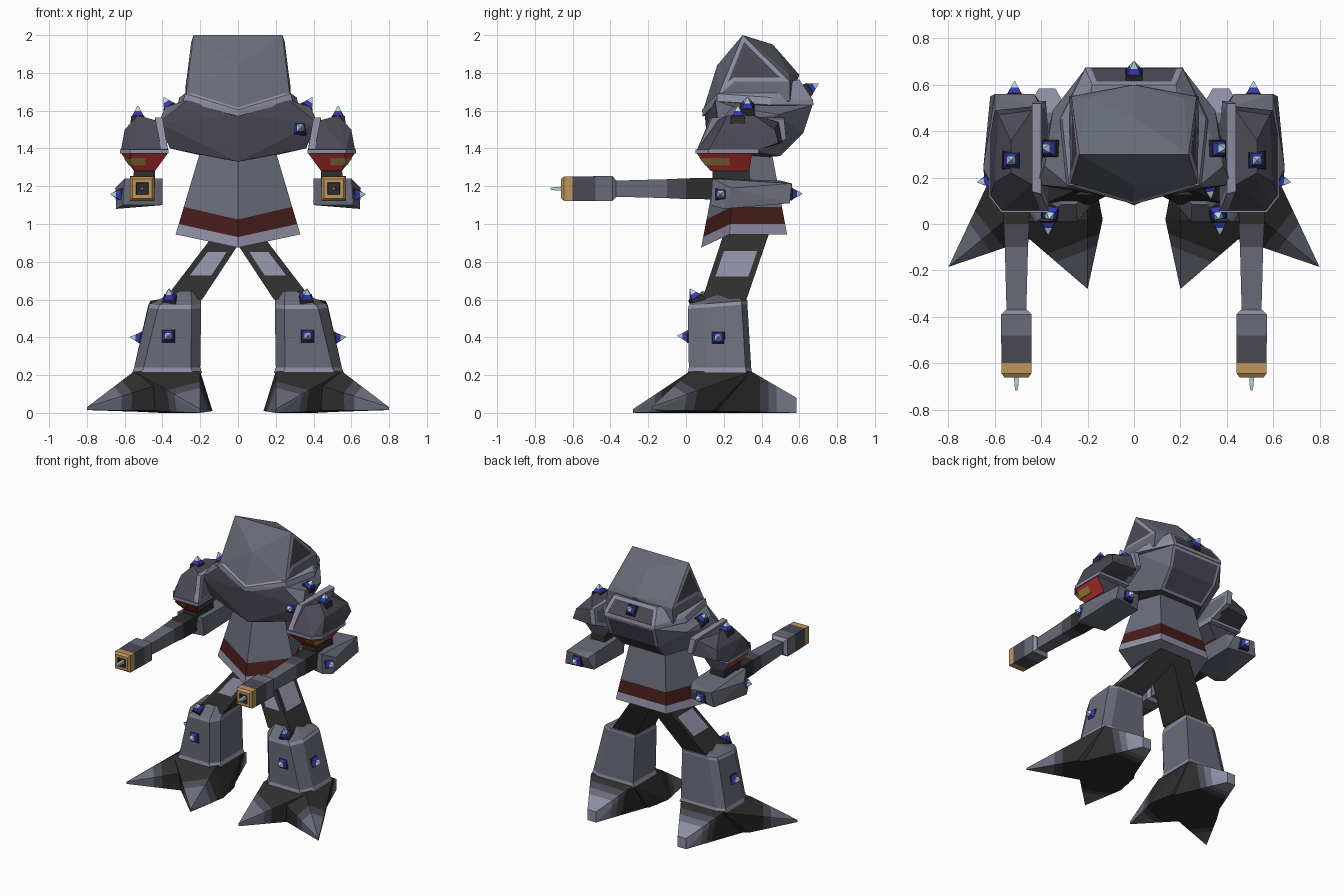
import bpy, bmesh
from mathutils import Vector

if "Cube" in bpy.data.objects:
    bpy.data.objects.remove(bpy.data.objects["Cube"])

COLOURS = {
    "light_grey": (.27, .27, .37), "slate": (.14, .15, .19), "dark_slate": (.07, .067, .09),
    "black": (.027, .027, .027), "maroon": (.06, .012, .011), "red": (.5, .03, .03),
    "gold": (.52, .3, .11), "olive": (.36, .24, .06), "blue": (.035, .04, .42), "pale_cyan": (.45, .68, .72)}
MATS = []
for n, c in COLOURS.items():
    m = bpy.data.materials.new(n)
    m.diffuse_color = (*c, 1)
    m.use_nodes = True
    m.node_tree.nodes["Principled BSDF"].inputs["Base Color"].default_value = m.diffuse_color
    MATS.append(m)
LIGHT, SLATE, DARK, BLACK, MAROON, RED, GOLD, OLIVE, BLUE, CYAN = range(10)


def finish(name, bm, mirror=False):
    me = bpy.data.meshes.new(name)
    bm.to_mesh(me)
    bm.free()
    for m in MATS:
        me.materials.append(m)
    ob = bpy.data.objects.new(name, me)
    bpy.context.collection.objects.link(ob)
    if mirror:
        ob.modifiers.new("mirror", "MIRROR")
    return ob


def sym(pts):
    return [p for x, y, z in pts for p in ({(x, y, z), (-x, y, z)})]


def add_hull(bm, pts):
    vs = [bm.verts.new(p) for p in pts]
    r = bmesh.ops.convex_hull(bm, input=vs)
    junk = [v for v in r["geom_interior"] + r["geom_unused"] if isinstance(v, bmesh.types.BMVert)]
    bmesh.ops.delete(bm, geom=list(set(junk)), context="VERTS")
    bmesh.ops.recalc_face_normals(bm, faces=bm.faces)
    bm.normal_update()


def panels(bm, test, width, mat, rim=None, each=False):
    """Inset the faces that pass the test and paint the inside."""
    fs = [f for f in bm.faces if test(f)]
    if not fs:
        return
    if each:
        rims = bmesh.ops.inset_individual(bm, faces=fs, thickness=width, use_even_offset=True)["faces"]
    else:
        rims = bmesh.ops.inset_region(bm, faces=fs, thickness=width, use_even_offset=True)["faces"]
    if rim is not None:
        for f in rims:
            f.material_index = rim
    for f in fs:
        f.material_index = mat


def hull(name, pts, mat, mirror=False, panel=None):
    bm = bmesh.new()
    add_hull(bm, pts)
    for f in bm.faces:
        f.material_index = mat(f) if callable(mat) else mat
    if panel:
        panels(bm, *panel)
    return finish(name, bm, mirror)


def loft(name, rings, mats, mirror=False, panel=None):
    """Join rings of points; one colour per band, ends take the end colours."""
    bm = bmesh.new()
    rows = [[bm.verts.new(p) for p in r] for r in rings]
    n = len(rows[0])
    for a, b, m in zip(rows, rows[1:], mats):
        for i in range(n):
            j = (i + 1) % n
            bm.faces.new((a[i], a[j], b[j], b[i])).material_index = m
    bm.faces.new(rows[0][::-1]).material_index = mats[0]
    bm.faces.new(rows[-1]).material_index = mats[-1]
    bmesh.ops.recalc_face_normals(bm, faces=bm.faces)
    bm.normal_update()
    if panel:
        panels(bm, *panel)
    return finish(name, bm, mirror)


def rect(x0, x1, y0, y1, z):
    return [(x0, y0, z), (x1, y0, z), (x1, y1, z), (x0, y1, z)]


def lerp_ring(a, b, t):
    return [Vector(p).lerp(Vector(q), t) for p, q in zip(a, b)]


# Hood with recessed dark side panels
hull("hood", sym([(.235, .3, 2), (0, .46, 1.95), (0, .165, 1.84), (0, .09, 1.6), (.275, .17, 1.68),
                  (.215, .54, 1.8), (0, .6, 1.79), (.28, .55, 1.65), (.276, .26, 1.755), (.27, .55, 1.755)]), SLATE,
     panel=(lambda f: abs(f.normal.x) > .7 and f.calc_center_median().z > 1.775, .022, DARK, LIGHT))

# Collar rim, rising at the back to meet the hood
hull("collar", sym([(0, .085, 1.605), (.28, .165, 1.69), (.31, .45, 1.67), (.21, .67, 1.66), (.18, .6, 1.765),
                    (0, .088, 1.57), (.29, .165, 1.65), (.32, .45, 1.63), (.21, .675, 1.63)]),
     LIGHT, panel=(lambda f: f.normal.y > .5 and abs(f.normal.x) < .3 and f.normal.z > .1, .025, DARK, LIGHT))

# Chest: shoulder slopes lighter than front and back
hull("chest", sym([(0, .1, 1.575), (.27, .155, 1.655), (.385, .25, 1.62), (.42, .17, 1.535),
                   (.35, .49, 1.58), (.21, .67, 1.63), (.2, .62, 1.48), (.36, .2, 1.4),
                   (0, .12, 1.33), (.18, .5, 1.36)]),
     lambda f: SLATE if f.normal.z > .3 or abs(f.normal.x) > .6 else DARK,
     panel=(lambda f: f.normal.y > .6 and abs(f.normal.x) < .3, .02, DARK, LIGHT))


# Waist skirt with a red band and pale hem
def penta(cx, cz, sx, rx, cy, sy, ry, z):
    return [(0, cy, cz), (sx, sy, z), (rx, ry, z), (-rx, ry, z), (-sx, sy, z)]


top = penta(0, 1.34, .195, .14, .17, .26, .45, 1.4)
low = penta(0, .875, .33, .21, .08, .23, .535, .945)
loft("skirt", [lerp_ring(top, low, t) for t in (0, .68, .88, 1)], [SLATE, MAROON, LIGHT])

# Thighs with pale patches on the front and outside
hip, knee = rect(-.06, .1, .21, .45, .98), rect(.19, .39, .085, .32, .6)
loft("thigh", [lerp_ring(hip, knee, t) for t in (0, .26, .74, 1)], [BLACK] * 3, True,
     (lambda f: .7 < f.calc_center_median().z < .9 and (f.normal.y < -.5 or f.normal.x > .5),
      .03, LIGHT, BLACK, True))


# Shins with chamfered corners, pale top and bottom edges
def octo(x0, x1, y0, y1, z, tilt=0):
    pts = [(x0 + .05, y0), (x1 - .05, y0), (x1, y0 + .09), (x1, y1 - .03), (x1 - .06, y1), (x0, y1), (x0, y0 + .06)]
    return [(x, y, z + tilt * (y - y0)) for x, y in pts]


loft("shin", [octo(.19, .56, .01, .35, .21), octo(.2, .55, .015, .345, .24), octo(.195, .475, .01, .325, .55, .08),
              octo(.195, .465, .015, .325, .57, .08), octo(.2, .36, .085, .31, .645, -.17)],
     [LIGHT, SLATE, LIGHT, SLATE], True)

# Feet: two pointed toes and a heel, greying toward the tips
ankle = rect(.2, .55, .02, .345, .22)
base = [(.45, -.04, .01), (.3, .0, .01), (.35, .3, 0)]
toes = {"outer_toe": [(.62, .14, .01), (.8, -.185, .015), (.8, -.185, .03)],
        "inner_toe": [(.135, .02, .01), (.17, .2, .01), (.2, -.28, 0), (.2, -.28, .02)],
        "heel": [(.6, .12, .01), (.15, .12, .01)] + [(x, .585, z) for x in (.34, .41) for z in (0, .08)]}
for name, pts in toes.items():
    bm = bmesh.new()
    add_hull(bm, ankle + base + pts)
    mid = Vector((.37, .15, .05))
    tip = Vector(pts[-1])
    tip = Vector((tip.x if name != "heel" else .375, tip.y, .05))
    axis = tip - mid
    cuts = (.56, .66, .76)
    for t in cuts:
        bmesh.ops.bisect_plane(bm, geom=bm.verts[:] + bm.edges[:] + bm.faces[:],
                               plane_co=mid + axis * t, plane_no=axis)
    for f in bm.faces:
        t = (f.calc_center_median() - mid).dot(axis) / axis.length_squared
        end = LIGHT if name == "heel" else SLATE
        f.material_index = BLACK if t < cuts[0] else DARK if t < cuts[1] else SLATE if t < cuts[2] else end
    finish(name, bm, True)

# Shoulder pads: dark shell, pale rim and inner plate, red underside with olive patches
hull("shoulder_pad", [(.37, .055, 1.39), (.57, .055, 1.39), (.62, .12, 1.39), (.62, .38, 1.39), (.37, .38, 1.39),
     (.6, .18, 1.5), (.44, .17, 1.55), (.585, .47, 1.5),
     (.44, .49, 1.54), (.53, .22, 1.575), (.53, .36, 1.575), (.41, .51, 1.43), (.6, .49, 1.43)], DARK, True)
loft("pad_rim", [[(.368, .05, z), (.572, .05, z), (.625, .118, z), (.625, .385, z), (.368, .385, z)]
                 for z in (1.372, 1.395)], [LIGHT], True)
hull("pad_inner_plate", [(.37, .055, 1.385), (.405, .055, 1.385), (.4, .13, 1.565), (.44, .14, 1.565),
     (.4, .52, 1.565), (.44, .52, 1.555), (.37, .4, 1.39), (.41, .4, 1.39), (.38, .53, 1.45), (.42, .53, 1.45)],
     LIGHT, True, (lambda f: f.normal.x < -.8, .025, SLATE, LIGHT))
hull("pad_underside", [(.37, .055, 1.376), (.57, .055, 1.376), (.62, .12, 1.376), (.62, .35, 1.376),
     (.37, .35, 1.376)] + rect(.44, .55, .13, .335, 1.28),
     lambda f: DARK if f.normal.y > .5 or f.normal.x < -.5 else RED, True)
hull("pad_patch", [(.49, .071, 1.35), (.575, .071, 1.35), (.605, .13, 1.35), (.605, .23, 1.35),
                   (.49, .102, 1.31), (.565, .102, 1.31), (.577, .13, 1.31), (.577, .23, 1.31)], OLIVE, True)

# Arms: elbow joint, forearm block behind, barrel with banded colours, gold muzzle
loft("elbow_joint", [rect(.44, .55, .14, .335, 1.29), rect(.44, .56, .14, .34, 1.2)], [BLACK], True)
hull("forearm", [(.4, .15, 1.24), (.6, .14, 1.24), (.65, .24, 1.19), (.645, .2, 1.08), (.61, .13, 1.1), (.4, .17, 1.1),
                 (.4, .5, 1.23), (.6, .56, 1.215), (.62, .55, 1.11), (.4, .52, 1.11), (.43, .56, 1.2)], SLATE, True)


def square_y(y, r, cx=.507, cz=1.187):
    return [(cx - r, y, cz - r), (cx + r, y, cz - r), (cx + r, y, cz + r), (cx - r, y, cz + r)]


loft("barrel", [square_y(.2, .057), square_y(-.0, .055), square_y(-.1, .05), square_y(-.4, .042)],
     [BLACK, DARK, SLATE], True)
loft("muzzle", [square_y(y, r) for y, r in ((-.37, .045), (-.39, .066), (-.48, .066), (-.6, .064), (-.645, .064),
     (-.662, .052), (-.662, .032), (-.64, .03))], [LIGHT, SLATE, DARK, GOLD, GOLD, GOLD, BLACK], True)
loft("muzzle_needle", [square_y(-.63, .011), square_y(-.69, .009), square_y(-.717, .005)], [CYAN] * 2, True)


# Studs: dark socket, blue cone, pale tip
def stud(name, at, way, mirror=True):
    q = Vector(way).to_track_quat("Z", "Y")
    rings = [[Vector(at) + q @ Vector((a * r, b * r, h)) for a, b in ((-1, -1), (1, -1), (1, 1), (-1, 1))]
             for r, h in ((.04, -.03), (.035, .012), (.03, .014), (.017, .038), (.002, .066))]
    loft(name, rings, [BLACK, BLACK, BLUE, CYAN], mirror)


stud("knee_stud", (.36, .055, .6), (.1, -.5, .85))
stud("shin_front_stud", (.37, .02, .405), (0, -1, .05))
stud("shin_side_stud", (.505, .17, .395), (1, 0, .1))
stud("pad_stud", (.53, .275, 1.56), (0, 0, 1))
stud("chest_side_stud", (.36, .325, 1.615), (.5, 0, .85))
stud("forearm_side_stud", (.61, .19, 1.155), (1, -.15, .05))
stud("forearm_back_stud", (.515, .55, 1.16), (0, 1, 0))
stud("back_stud", (0, .645, 1.71), (0, .85, .5), False)
stud("chest_front_stud", (.325, .175, 1.505), (.1, -1, .1), False)
